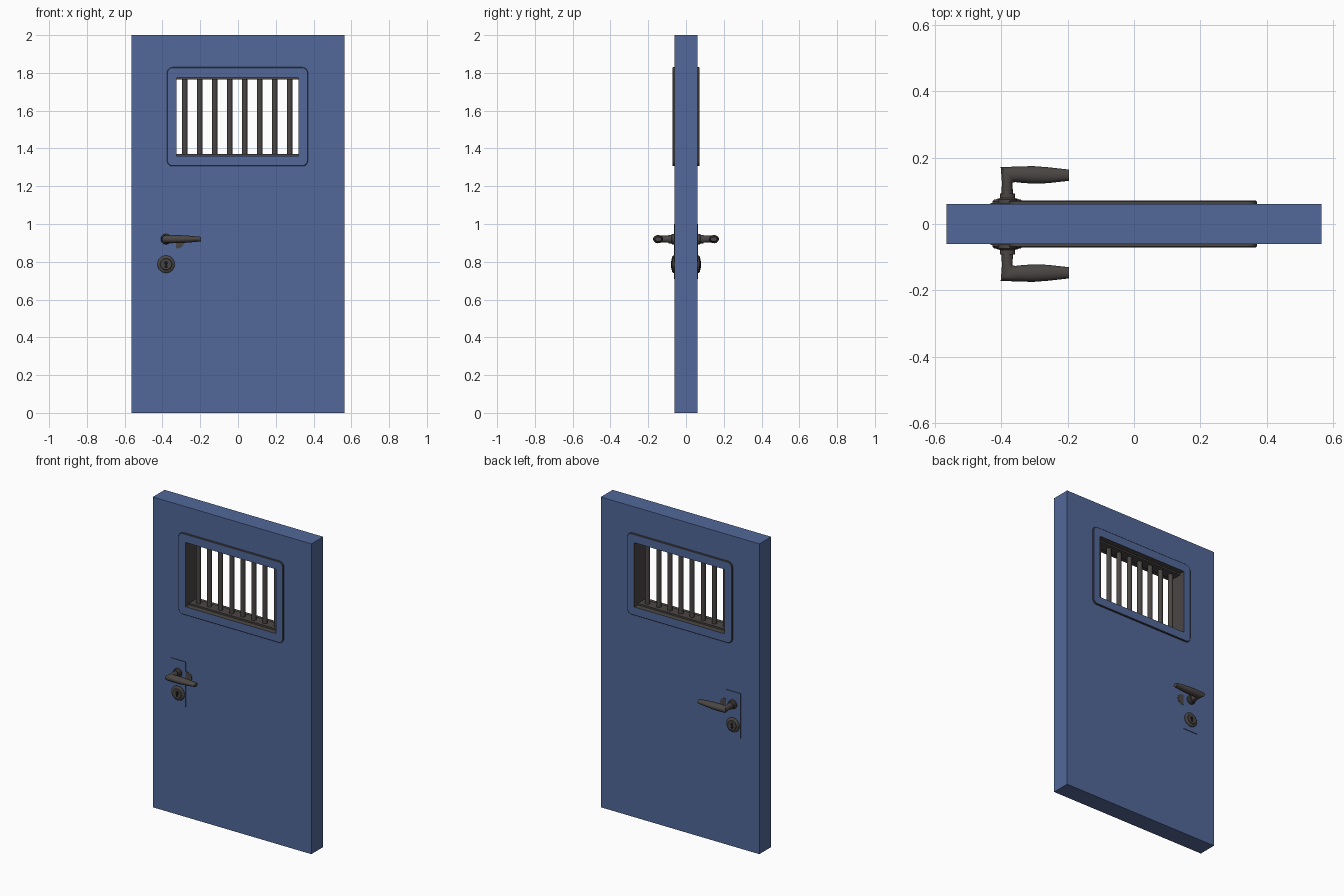
import bpy, bmesh, math
from mathutils import Vector

if "Cube" in bpy.data.objects:
    bpy.data.objects.remove(bpy.data.objects["Cube"])


def material(name, rgb):
    m = bpy.data.materials.new(name)
    m.diffuse_color = (*rgb, 1)
    m.use_nodes = True
    m.node_tree.nodes["Principled BSDF"].inputs["Base Color"].default_value = m.diffuse_color
    return m


BLUE = material("blue paint", (0.084, 0.138, 0.32))
GREY = material("dark grey metal", (0.068, 0.061, 0.058))
BLACK = material("keyhole black", (0.008, 0.008, 0.008))


def finish(name, bm, mats, rule=None, mirror=False, smooth=False):
    """Turn a bmesh into an object; rule(face) gives the material index."""
    bmesh.ops.recalc_face_normals(bm, faces=bm.faces)
    bm.normal_update()
    for f in bm.faces:
        f.material_index = rule(f) if rule else 0
    me = bpy.data.meshes.new(name)
    bm.to_mesh(me)
    bm.free()
    for m in mats:
        me.materials.append(m)
    ob = bpy.data.objects.new(name, me)
    bpy.context.collection.objects.link(ob)
    if mirror:
        mod = ob.modifiers.new("other side", 'MIRROR')
        mod.use_axis = (False, True, False)
    if smooth:
        bpy.ops.object.select_all(action='DESELECT')
        ob.select_set(True)
        bpy.context.view_layer.objects.active = ob
        bpy.ops.object.shade_smooth_by_angle(angle=math.radians(35))
    return ob


def rect(x0, x1, z0, z1, r=0, seg=0):
    """Outline of a rectangle, with optional rounded corners."""
    pts = []
    corners = [(x1 - r, z1 - r), (x0 + r, z1 - r), (x0 + r, z0 + r), (x1 - r, z0 + r)]
    for i, (cx, cz) in enumerate(corners):
        for k in range(seg + 1):
            a = math.pi / 2 * (i + (k / seg if seg else 0))
            pts.append((cx + r * math.cos(a), cz + r * math.sin(a)))
    return pts


def bridge(bm, loops, closed=False):
    n = len(loops[0])
    for a, b in zip(loops, loops[1:] + (loops[:1] if closed else [])):
        for i in range(n):
            j = (i + 1) % n
            bm.faces.new((a[i], a[j], b[j], b[i]))


def loops_xz(bm, outlines):
    return [[bm.verts.new((x, y, z)) for x, z in pts] for pts, y in outlines]


def prism(name, pts, y0, y1, mats, rule=None, **kw):
    bm = bmesh.new()
    a, b = loops_xz(bm, [(pts, y0), (pts, y1)])
    bridge(bm, [a, b])
    bm.faces.new(a)
    bm.faces.new(b)
    return finish(name, bm, mats, rule, **kw)


def lathe(name, cx, cz, profile, mat, n=32, mirror=True):
    """Stack of circles (radius, y) around a line along y."""
    bm = bmesh.new()
    circ = [(math.cos(2 * math.pi * i / n), math.sin(2 * math.pi * i / n)) for i in range(n)]
    loops = loops_xz(bm, [([(cx + r * c, cz + r * s) for c, s in circ], y) for r, y in profile])
    bridge(bm, loops)
    bm.faces.new(loops[0])
    bm.faces.new(loops[-1])
    return finish(name, bm, [mat], mirror=mirror, smooth=True)


X0, X1, Z0, Z1 = -0.325, 0.32, 1.36, 1.775     # window opening
facing = lambda f: 0 if abs(f.normal.y) > 0.5 else 1

# Door slab with the window opening, grey inside the opening
bm = bmesh.new()
outer, inner = rect(-0.565, 0.565, 0, 2), rect(X0, X1, Z0, Z1)
bridge(bm, loops_xz(bm, [(outer, -0.06), (outer, 0.06), (inner, 0.06), (inner, -0.06)]), True)


def door_rule(f):
    c = f.calc_center_median()
    return 1 if abs(f.normal.y) < 0.5 and abs(c.x) < 0.4 and 1 < c.z < 1.9 else 0


finish("door_slab", bm, [BLUE, GREY], door_rule)

# Raised window surround on both sides: blue face, grey edges
bm = bmesh.new()
outer = rect(-0.376, 0.37, 1.306, 1.83, 0.03, 6)
soft = rect(-0.373, 0.367, 1.309, 1.827, 0.027, 6)
inner = rect(X0, X1, Z0, Z1, 0.003, 6)
bridge(bm, loops_xz(bm, [(outer, -0.059), (outer, -0.068), (soft, -0.071),
                         (inner, -0.071), (inner, -0.059)]), True)
finish("window_surround", bm, [BLUE, GREY],
       lambda f: 0 if abs(f.normal.y) > 0.9 else 1, mirror=True)

# Inner lip carrying the bars
for name, za, zb in (("bottom_rail", Z0, Z0 + 0.01), ("top_rail", Z1 - 0.01, Z1)):
    prism(name, rect(X0, X1, za, zb), -0.035, 0.035, [GREY])

# Eight round bars
for i in range(8):
    bm = bmesh.new()
    bmesh.ops.create_cone(bm, cap_ends=True, segments=16, radius1=0.015, radius2=0.015, depth=Z1 - Z0)
    bmesh.ops.translate(bm, verts=bm.verts, vec=(-0.282 + i * 0.0793, 0, (Z0 + Z1) / 2))
    finish("window_bar_%d" % (i + 1), bm, [GREY], smooth=True)

# Lock plate, escutcheon and keyhole
KX, KZ, HZ = -0.381, 0.787, 0.92
prism("lock_plate", rect(-0.433, -0.329, 0.71, 1.0), -0.064, -0.058, [BLUE, GREY], facing, mirror=True)
lathe("lock_escutcheon", KX, KZ, [(0.046, -0.06), (0.046, -0.068), (0.041, -0.073),
                                  (0.031, -0.075), (0.029, -0.0775)], GREY)
hole = [(0.010 * math.cos(a), 0.007 + 0.010 * math.sin(a))
        for a in [math.radians(-55 + 290 * k / 14) for k in range(15)]]
hole += [(-0.008, -0.019), (0.008, -0.019)]
prism("keyhole", [(KX + x, KZ + z) for x, z in hole], -0.0785, -0.076, [BLACK], mirror=True)

# Handle collar and the thin disc behind the lever
lathe("handle_collar", KX, HZ, [(0.028, -0.06), (0.028, -0.074), (0.023, -0.078), (0.023, -0.092)], GREY)
lathe("handle_disc", -0.32, 0.905, [(0.034, -0.059), (0.034, -0.0625)], GREY)

# Lever: oval sections swept along the neck, round the mitre and out to the tip
# (x, y, direction angle in the plan, half width, half height)
sections = [(-0.382, -0.07, -90, 0.018, 0.020), (-0.382, -0.125, -90, 0.016, 0.018),
            (-0.379, -0.149, -45, 0.032, 0.021), (-0.35, -0.149, 0, 0.024, 0.022),
            (-0.305, -0.148, 0, 0.0265, 0.021), (-0.26, -0.147, 0, 0.024, 0.018),
            (-0.215, -0.147, 0, 0.019, 0.014), (-0.196, -0.147, 0, 0.017, 0.012)]
bm = bmesh.new()
loops = []
for x, y, ang, w, h in sections:
    a = math.radians(ang)
    side = Vector((-math.sin(a), math.cos(a), 0)) * w
    up = Vector((0, 0, h))
    loops.append([bm.verts.new(Vector((x, y, HZ)) + side * math.cos(t) + up * math.sin(t))
                  for t in [2 * math.pi * k / 24 for k in range(24)]])
bridge(bm, loops)
bm.faces.new(loops[0])
bm.faces.new(loops[-1])
finish("lever_handle", bm, [GREY], mirror=True, smooth=True)
